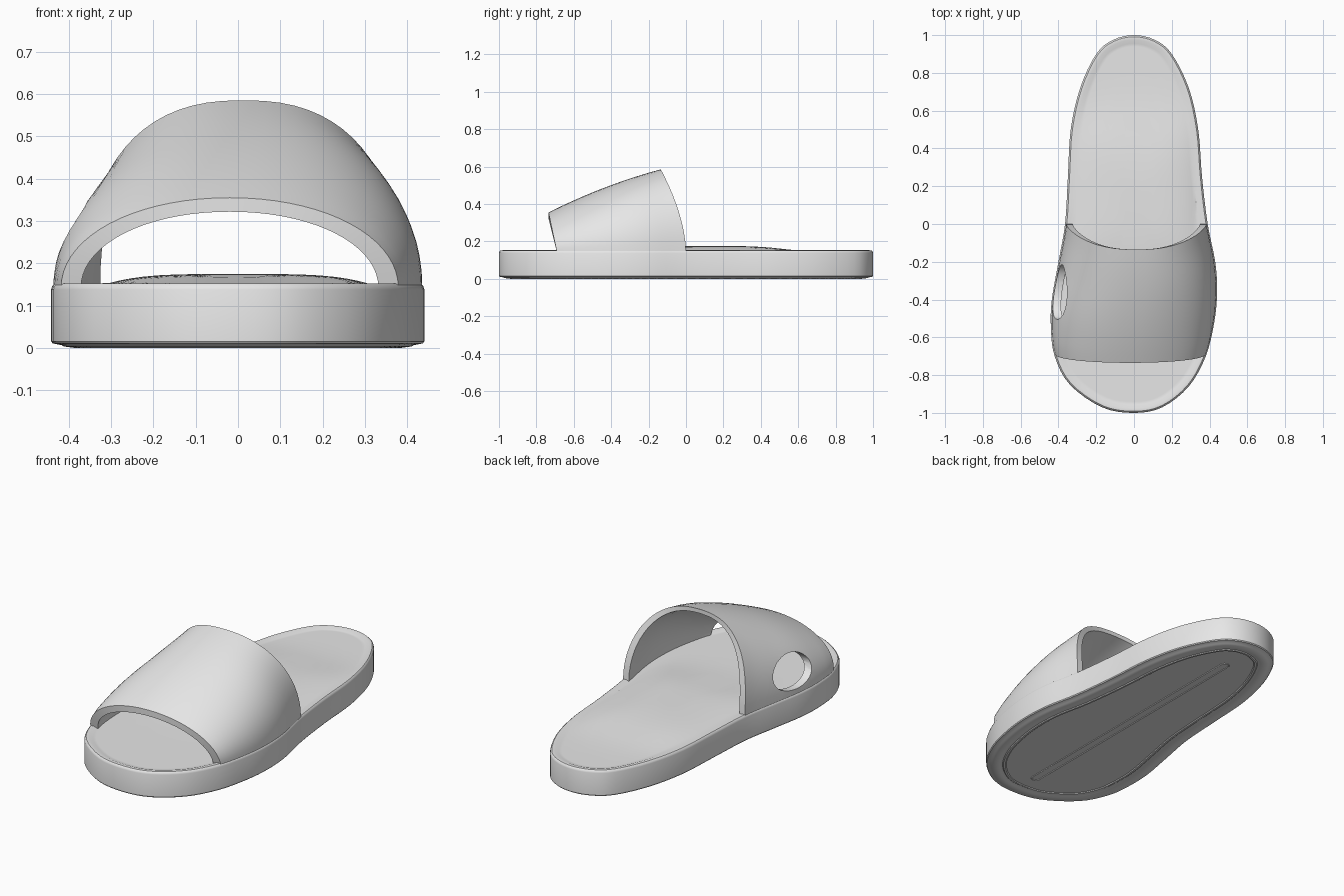
import bpy, bmesh, math
from mathutils import Vector

cube = bpy.data.objects.get("Cube")
if cube:
    bpy.data.objects.remove(cube, do_unlink=True)

grey = bpy.data.materials.new("light_grey_rubber")
grey.use_nodes = True
COLOR = (0.8, 0.8, 0.8, 1)
grey.diffuse_color = COLOR
grey.node_tree.nodes["Principled BSDF"].inputs["Base Color"].default_value = COLOR

# Sole outline, (x, y), from the heel down each side
RIGHT = [(.11, .975), (.2, .9), (.29, .72), (.34, .5), (.36, .25), (.39, 0),
         (.43, -.2), (.44, -.36), (.425, -.52), (.38, -.7), (.29, -.86), (.15, -.97)]
LEFT = [(-.11, .975), (-.2, .9), (-.285, .72), (-.335, .5), (-.35, .25), (-.365, 0),
        (-.4, -.2), (-.435, -.4), (-.44, -.55), (-.42, -.7), (-.34, -.85), (-.17, -.97)]


def smooth_loop(points, steps):
    """Closed Catmull-Rom loop through the points."""
    pts = [Vector(p) for p in points]
    n, out = len(pts), []
    for i in range(n):
        a, b, c, d = (pts[(i + k) % n] for k in (-1, 0, 1, 2))
        for s in range(steps):
            t = s / steps
            out.append(0.5 * (2 * b + (c - a) * t + (2 * a - 5 * b + 4 * c - d) * t * t
                              + (3 * b - a - 3 * c + d) * t ** 3))
    return out


OUTLINE = smooth_loop([(0, 1)] + RIGHT + [(0, -1)] + LEFT[::-1], 4)


def inset(amount):
    n, out = len(OUTLINE), []
    for i, p in enumerate(OUTLINE):
        d = (OUTLINE[(i + 1) % n] - OUTLINE[i - 1]).normalized()
        out.append(p + Vector((d.y, -d.x)) * amount)
    return out


def side_x(y, sign):
    """Outline x at a given y on one side."""
    side = [p for p in OUTLINE if p.x * sign > .05]
    side.sort(key=lambda p: p.y)
    for a, b in zip(side, side[1:]):
        if a.y <= y <= b.y:
            return a.x + (b.x - a.x) * (y - a.y) / max(b.y - a.y, 1e-6)
    return side[0].x


def finish(name, bm):
    bmesh.ops.recalc_face_normals(bm, faces=bm.faces)
    mesh = bpy.data.meshes.new(name)
    bm.to_mesh(mesh)
    bm.free()
    mesh.materials.append(grey)
    obj = bpy.data.objects.new(name, mesh)
    bpy.context.collection.objects.link(obj)
    return obj


def activate(obj):
    bpy.ops.object.select_all(action='DESELECT')
    obj.select_set(True)
    bpy.context.view_layer.objects.active = obj


def bridge(bm, a, b):
    n = len(a)
    for i in range(n):
        bm.faces.new((a[i], a[(i + 1) % n], b[(i + 1) % n], b[i]))


# Sole: stacked rings from the tread, up the wall and over the footbed
def bed_height(x, y):
    arch = math.exp(-((y - .15) / .4) ** 4)
    across = max(0, 1 - (abs(x) / .33) ** 4)
    return .145 + .03 * arch * across


bm = bmesh.new()
rings = []
BOTTOM = [(.125, .004), (.105, .004), (.1, 0), (.09, 0), (.085, .004), (.07, .003),
          (.06, 0), (.03, .004), (.025, .007), (.004, .011), (0, .016)]
WALL = [(0, .138), (.003, .147), (.009, .152), (.025, .153)]
for amount, z in BOTTOM + WALL:
    rings.append([bm.verts.new((p.x, p.y, z)) for p in inset(amount)])
for amount in (.045, .06):
    rings.append([bm.verts.new((p.x, p.y, bed_height(p.x, p.y))) for p in inset(amount)])
base = inset(.06)
for k in (.94, .86, .76, .64, .5, .35, .18):
    rings.append([bm.verts.new((p.x * k, p.y * k, bed_height(p.x * k, p.y * k))) for p in base])
for a, b in zip(rings, rings[1:]):
    bridge(bm, a, b)
bm.faces.new(rings[0])
bm.faces.new(rings[-1])
sole = finish("sole", bm)
activate(sole)
bpy.ops.object.shade_smooth_by_angle(angle=math.radians(35))

# Long raised bead on the underside
bead = bpy.data.curves.new("tread_bead", 'CURVE')
bead.dimensions = '3D'
bead.bevel_depth = .004
bead.bevel_resolution = 1
path = bead.splines.new('POLY')
R, FRONT, BACK = .022, -.8, .74
ends = [(R * math.cos(a), BACK + R * math.sin(a)) for a in (math.pi * i / 8 for i in range(9))]
ends += [(-x, FRONT - (y - BACK)) for x, y in ends]
path.points.add(len(ends) - 1)
for point, (x, y) in zip(path.points, ends):
    point.co = (x, y, .004, 1)
path.use_cyclic_u = True
bead.materials.append(grey)
bpy.context.collection.objects.link(bpy.data.objects.new("tread_bead", bead))

# Strap: arched sections lofted from the toe opening to the instep
FOOT_Z, COLS, ROWS = .142, 36, 16


def strap_point(u, t, inner):
    foot_y = -.69 + .69 * u
    apex_y = -.735 + .6 * u
    top = .355 + .23 * u + .07 * u * (1 - u)
    left, right = side_x(foot_y, -1), side_x(foot_y, 1)
    half = (right - left) / 2 - .005 - inner * (.047 - .012 * u)
    height = top - FOOT_Z - inner * (.033 - .01 * u)
    power = 2 / (2.05 + .35 * u)
    c, s = math.cos(t), max(0, math.sin(t))
    rise = s ** power
    x = (left + right) / 2 + half * math.copysign(abs(c) ** power, c)
    y = foot_y + (apex_y - foot_y) * rise ** (1 + .75 * u)
    return (x, y, FOOT_Z + height * rise)


bm = bmesh.new()
loops = []
for i in range(ROWS + 1):
    angles = [math.pi * j / COLS for j in range(COLS + 1)]
    u = i / ROWS
    loops.append([bm.verts.new(strap_point(u, t, 0)) for t in angles]
                 + [bm.verts.new(strap_point(u, t, 1)) for t in reversed(angles)])
for a, b in zip(loops, loops[1:]):
    bridge(bm, a, b)
for loop in (loops[0], loops[-1]):
    for j in range(COLS):
        bm.faces.new((loop[j], loop[j + 1], loop[-2 - j], loop[-1 - j]))
strap = finish("strap", bm)

# Oval side hole through one wall of the strap
bpy.ops.mesh.primitive_cylinder_add(vertices=32, radius=1, depth=1, location=(-.43, -.36, .262),
                                    rotation=(0, math.pi / 2, 0))
cutter = bpy.context.object
cutter.name = "hole_cutter"
cutter.scale = (.086, .145, .3)
cutter.hide_render = True
cutter.data.materials.append(grey)
cut = strap.modifiers.new("side_hole", 'BOOLEAN')
cut.operation = 'DIFFERENCE'
cut.solver = 'EXACT'
cut.object = cutter
activate(strap)
bpy.ops.object.modifier_apply(modifier=cut.name)
bpy.data.objects.remove(cutter, do_unlink=True)
activate(strap)
bpy.ops.object.shade_smooth_by_angle(angle=math.radians(35))
